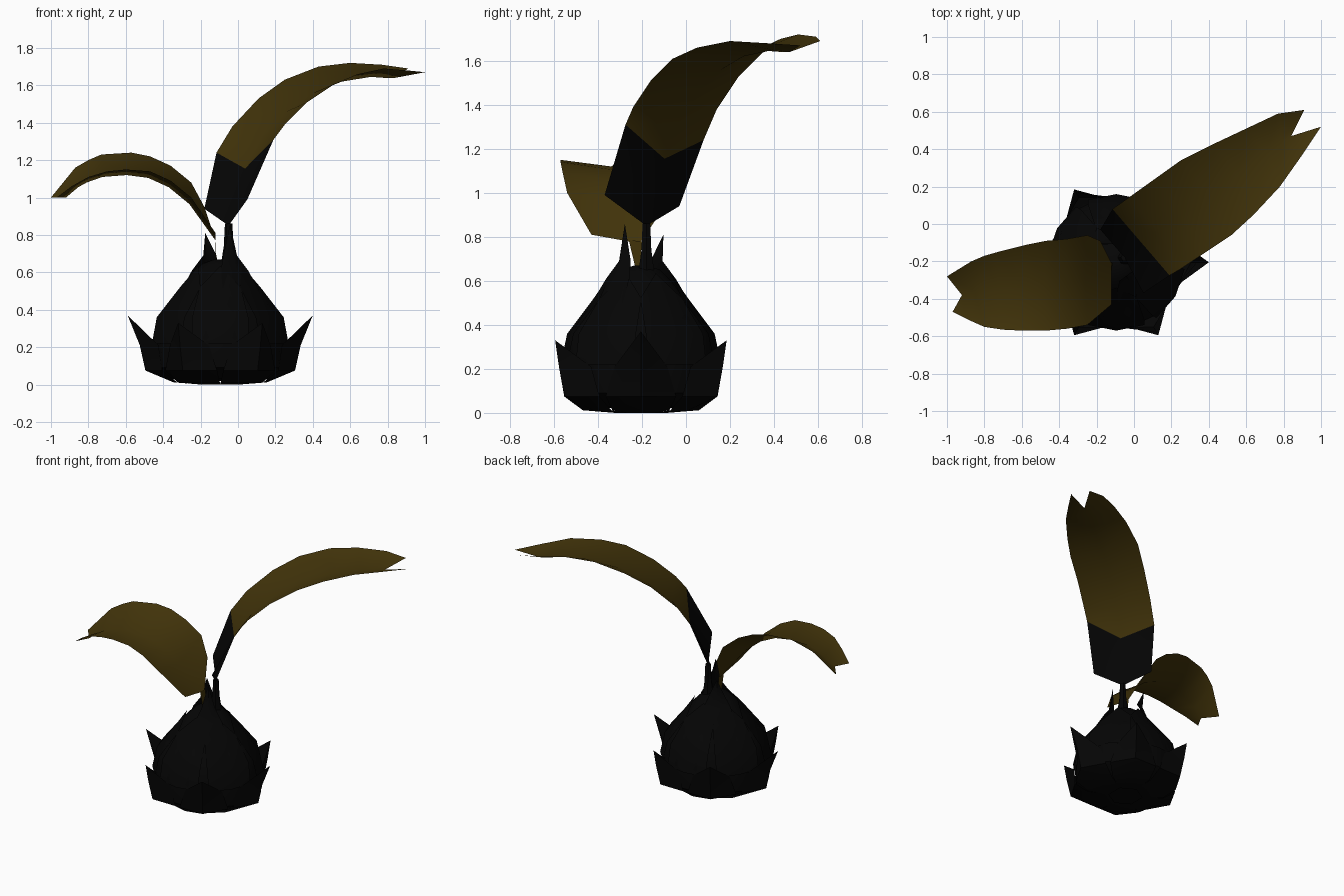
import bpy, bmesh, math
from mathutils import Vector, Matrix

cube = bpy.data.objects.get("Cube")
if cube:
    bpy.data.objects.remove(cube, do_unlink=True)


def make_material(name, colour):
    mat = bpy.data.materials.new(name)
    mat.use_nodes = True
    mat.diffuse_color = (*colour, 1)
    mat.node_tree.nodes["Principled BSDF"].inputs["Base Color"].default_value = (*colour, 1)
    return mat


HUSK = make_material("husk black", (0.0015, 0.0015, 0.0015))
LEAF = make_material("leaf brown", (0.053, 0.033, 0.003))
CENTRE = Vector((-0.095, -0.205, 0))


def finish(bm, name, materials, angle=40):
    """Turn a bmesh into a smooth shaded object."""
    bmesh.ops.remove_doubles(bm, verts=bm.verts, dist=0.0005)
    bmesh.ops.recalc_face_normals(bm, faces=bm.faces)
    mesh = bpy.data.meshes.new(name)
    bm.to_mesh(mesh)
    bm.free()
    obj = bpy.data.objects.new(name, mesh)
    bpy.context.collection.objects.link(obj)
    for mat in materials:
        mesh.materials.append(mat)
    bpy.ops.object.select_all(action="DESELECT")
    obj.select_set(True)
    bpy.context.view_layer.objects.active = obj
    bpy.ops.object.shade_smooth_by_angle(angle=math.radians(angle))


def skin(bm, rows, closed=False):
    """Join rows of points with faces; return the vertices and the face bands."""
    grid = [[bm.verts.new(p) for p in row] for row in rows]
    count = len(rows[0])
    bands = []
    for low, high in zip(grid, grid[1:]):
        band = []
        for i in range(count if closed else count - 1):
            j = (i + 1) % count
            band.append(bm.faces.new((low[i], low[j], high[j], high[i])))
        bands.append(band)
    return grid, bands


def lathe(name, profile, sides, axis):
    """Spin a radius and height profile about an upright axis."""
    bm = bmesh.new()
    rows = []
    for radius, z in profile:
        ring = []
        for i in range(sides):
            a = math.tau * i / sides
            ring.append(axis + Vector((radius * math.cos(a), radius * math.sin(a), z)))
        rows.append(ring)
    grid, _ = skin(bm, rows, closed=True)
    bm.faces.new(grid[0])
    bm.faces.new(grid[-1])
    finish(bm, name, [HUSK])


def petal(name, rows, degrees):
    """Cupped petal; each row is (radius, half width, height, edge tuck)."""
    bm = bmesh.new()
    turn = Matrix.Rotation(math.radians(degrees), 3, "Z")
    points = []
    for radius, width, z, tuck in rows:
        local = [(radius - tuck, -width, z), (radius, 0, z), (radius - tuck, width, z)]
        points.append([CENTRE + turn @ Vector(p) for p in local])
    skin(bm, points)
    bmesh.ops.dissolve_degenerate(bm, edges=bm.edges, dist=0.0005)
    finish(bm, name, [HUSK])


def blade(name, near_edge, far_edge, base, notch, keel, dark_rows):
    """Keeled leaf between two edge paths, ending in a notched tip."""
    bm = bmesh.new()
    last = len(near_edge) - 1
    rows = []
    for i, (a, b) in enumerate(zip(near_edge, far_edge)):
        a, b = Vector(a), Vector(b)
        mid = (a + b) / 2 + Vector(keel)
        if i == 0:
            mid = Vector(base)
        elif i == last:
            mid = Vector(notch)
        elif i == last - 1:
            mid = mid.lerp(rows[-1][1], 0.45)
        elif i == dark_rows:
            # The dark root ends in a deep V
            mid += Vector((-0.02, -0.02, -0.06))
        rows.append([a, mid, b])
    _, bands = skin(bm, rows)
    for i, band in enumerate(bands):
        for face in band:
            face.material_index = 1 if i < dark_rows else 0
    finish(bm, name, [LEAF, HUSK], 60)


# Bulb body
lathe("bulb", [(0.12, 0.02), (0.27, 0.03), (0.345, 0.09), (0.355, 0.25), (0.325, 0.36),
               (0.28, 0.43), (0.2, 0.52), (0.15, 0.59), (0.09, 0.65), (0.03, 0.67)],
      14, CENTRE)

# Outer husk petals with spiked tips, the two side ones leaning out further
for k in range(6):
    side = k % 3 == 0
    tip = (0.495, 0, 0.37, 0) if side else (0.45, 0, 0.33, 0)
    petal(f"outer_petal_{k + 1}",
          [(0.1, 0.06, 0, 0), (0.25, 0.13, 0.012, 0.02), (0.4, 0.16, 0.075, 0.09),
           (0.43, 0.12, 0.21, 0.1), tip], 60 * k)

# Inner husk petals hugging the bulb
inner = [(0.365, 0.15, 0.22, 0.03), (0.335, 0.15, 0.36, 0.03),
         (0.215, 0.11, 0.52, 0.03), (0.135, 0, 0.635, 0)]
for k in range(6):
    petal(f"inner_petal_{k + 1}", inner, 60 * k + 30)

# Two tall tips at the crown
for name, angle, reach, top in (("crown_tip_back", 128, 0.13, 0.81),
                                ("crown_tip_front", -54, 0.09, 0.86)):
    petal(name, [(0.22, 0.12, 0.5, 0.03), (0.15, 0.09, 0.61, 0.02),
                 (0.12, 0.045, 0.69, 0.03), (reach, 0, top, 0)], angle)

# Stalk of the tall leaf
lathe("leaf_stalk", [(0.045, 0.62), (0.026, 0.74), (0.02, 0.86)], 6,
      Vector((-0.05, -0.18, 0)))

# Tall leaf on the left, dark at its root
blade("tall_leaf",
      [(0.05, -0.37, 0.99), (0.19, -0.275, 1.31), (0.25, -0.24, 1.39),
       (0.37, -0.16, 1.51), (0.52, -0.06, 1.61), (0.64, 0.05, 1.66),
       (0.78, 0.2, 1.69), (0.9, 0.37, 1.68), (1, 0.52, 1.67)],
      [(-0.18, -0.03, 0.94), (-0.115, 0.08, 1.24), (-0.03, 0.14, 1.38),
       (0.11, 0.24, 1.53), (0.25, 0.34, 1.63), (0.43, 0.43, 1.7),
       (0.6, 0.51, 1.72), (0.77, 0.59, 1.71), (0.91, 0.61, 1.69)],
      (-0.05, -0.18, 0.85), (0.84, 0.47, 1.64), (0.02, 0.02, -0.06), 1)

# Short leaf on the right
blade("short_leaf",
      [(-0.12, -0.43, 0.81), (-0.25, -0.54, 1), (-0.36, -0.56, 1.09),
       (-0.47, -0.57, 1.14), (-0.6, -0.57, 1.15), (-0.7, -0.565, 1.14),
       (-0.8, -0.55, 1.11), (-0.89, -0.51, 1.06), (-0.97, -0.47, 1)],
      [(-0.18, -0.09, 0.95), (-0.25, -0.06, 1.08), (-0.36, -0.08, 1.17),
       (-0.47, -0.09, 1.22), (-0.57, -0.11, 1.24), (-0.73, -0.15, 1.23),
       (-0.8, -0.17, 1.2), (-0.87, -0.2, 1.16), (-1, -0.28, 1)],
      (-0.12, -0.21, 0.77), (-0.92, -0.38, 1), (-0.01, 0, -0.075), 0)

# Thin root of the short leaf
bm = bmesh.new()
skin(bm, [[(-0.12, -0.26, 0.785), (-0.12, -0.2, 0.78)],
          [(-0.12, -0.23, 0.66), (-0.115, -0.21, 0.66)]])
finish(bm, "short_leaf_root", [LEAF])
